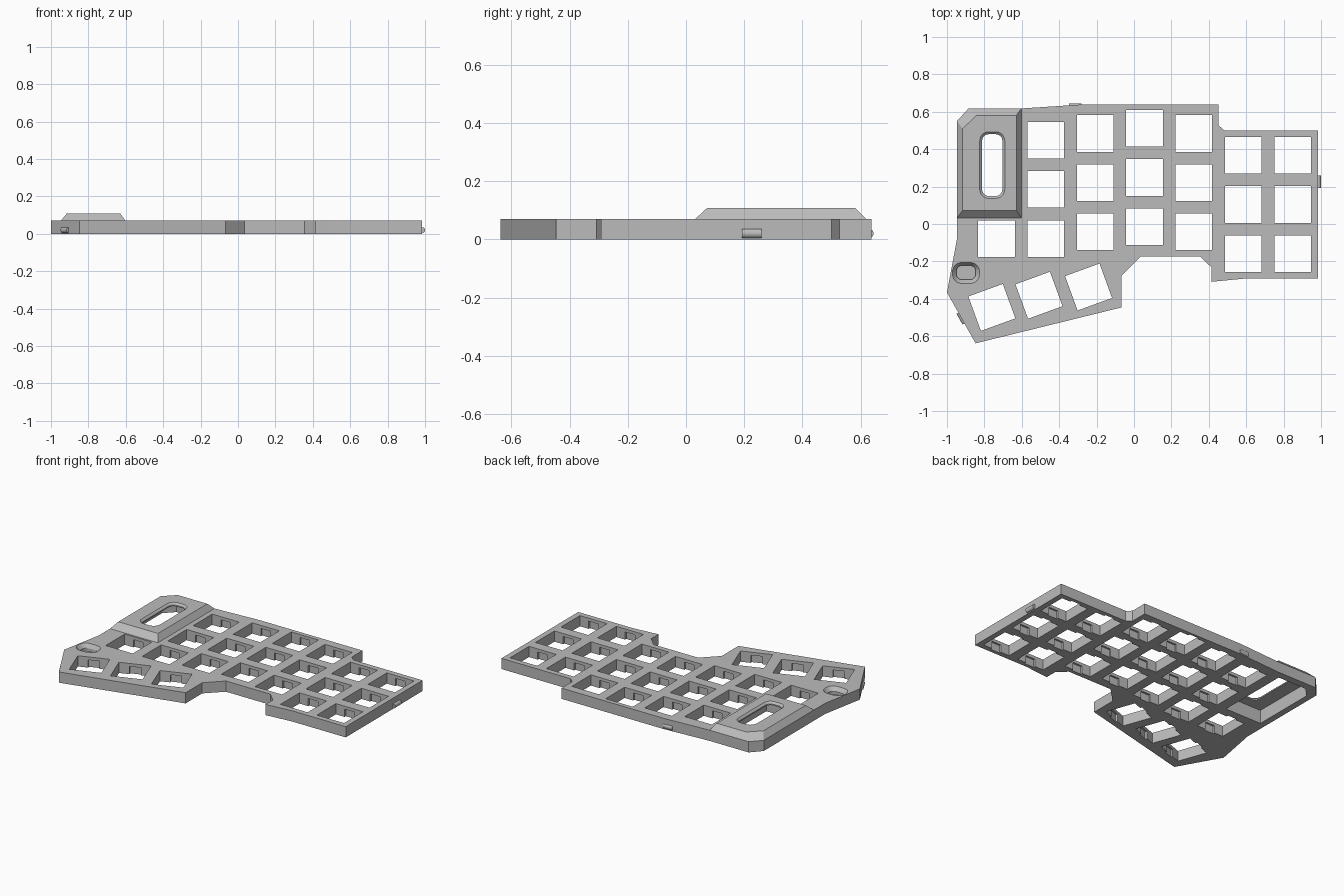
import bpy, bmesh, math
from mathutils import Matrix, Vector

cube = bpy.data.objects.get("Cube")
if cube:
    bpy.data.objects.remove(cube, do_unlink=True)

grey = bpy.data.materials.new("mid grey plastic")
grey.use_nodes = True
colour = (0.5, 0.5, 0.5, 1)
grey.diffuse_color = colour
grey.node_tree.nodes["Principled BSDF"].inputs["Base Color"].default_value = colour

PLATE_Z = 0.07
PAD_Z = 0.108
KEY = 0.196


def add_loft(bm, rings):
    """Closed solid through matching outlines, each given as (points, z)."""
    loops = [[bm.verts.new((x, y, z)) for x, y in pts] for pts, z in rings]
    bm.faces.new(loops[0][::-1])
    bm.faces.new(loops[-1])
    n = len(loops[0])
    for a, b in zip(loops, loops[1:]):
        for i in range(n):
            j = (i + 1) % n
            bm.faces.new((a[i], a[j], b[j], b[i]))


def finish(name, bm):
    bmesh.ops.recalc_face_normals(bm, faces=bm.faces)
    mesh = bpy.data.meshes.new(name)
    bm.to_mesh(mesh)
    bm.free()
    mesh.materials.append(grey)
    obj = bpy.data.objects.new(name, mesh)
    bpy.context.collection.objects.link(obj)
    return obj


def loft(name, rings):
    bm = bmesh.new()
    add_loft(bm, rings)
    return finish(name, bm)


def rect(cx, cy, w, h, angle=0):
    turn = Matrix.Rotation(math.radians(angle), 2)
    corners = [(-w, -h), (w, -h), (w, h), (-w, h)]
    return [Vector((cx, cy)) + turn @ Vector(c) / 2 for c in corners]


def round_rect(cx, cy, w, h, r, steps=6):
    pts = []
    for k, (sx, sy) in enumerate([(1, 1), (-1, 1), (-1, -1), (1, -1)]):
        for i in range(steps + 1):
            a = math.pi / 2 * (k + i / steps)
            pts.append((cx + sx * (w / 2 - r) + r * math.cos(a),
                        cy + sy * (h / 2 - r) + r * math.sin(a)))
    return pts


def cut(obj, *cutters):
    for cutter in cutters:
        cutter.hide_render = True
        mod = obj.modifiers.new("cut", "BOOLEAN")
        mod.operation = "DIFFERENCE"
        mod.solver = "EXACT"
        mod.object = cutter
        bpy.context.view_layer.objects.active = obj
        bpy.ops.object.modifier_apply(modifier=mod.name)


# Key positions: staggered columns, then the turned thumb row
PITCH = 0.263
columns = [(-0.735, -0.078, 1), (-0.471, -0.078, 3), (-0.207, -0.042, 3),
           (0.056, -0.014, 3), (0.319, -0.042, 3), (0.585, -0.159, 3),
           (0.848, -0.159, 3)]
keys = [(x, y + PITCH * row, 0) for x, y, count in columns for row in range(count)]
keys += [(-0.76, -0.446, 20), (-0.508, -0.381, 20), (-0.243, -0.337, 20)]

# Case plate
outline = [(-0.947, 0.55), (-0.885, 0.618), (-0.6, 0.618), (-0.29, 0.638),
           (0.453, 0.638), (0.453, 0.527), (0.484, 0.5), (0.983, 0.5),
           (0.983, -0.292), (0.59, -0.292), (0.415, -0.309), (0.415, -0.233),
           (0.356, -0.175), (0.035, -0.175), (-0.066, -0.275), (-0.066, -0.446),
           (-0.847, -0.638), (-1.0, -0.366), (-0.947, -0.083)]
plate = loft("case_plate", [(outline, 0), (outline, PLATE_Z)])

# Raised controller cover with sloping sides
cover_base = [(-0.947, 0.032), (-0.602, 0.032), (-0.602, 0.618),
              (-0.885, 0.618), (-0.947, 0.55)]
cover_top = [(-0.916, 0.073), (-0.629, 0.073), (-0.629, 0.581),
             (-0.842, 0.581), (-0.916, 0.51)]
cover = loft("controller_cover", [(cover_base, PLATE_Z), (cover_top, PAD_Z)])

# Square key openings and the clip notches under their rims
key_bm, notch_bm = bmesh.new(), bmesh.new()
for x, y, angle in keys:
    square = rect(x, y, KEY, KEY, angle)
    add_loft(key_bm, [(square, -0.05), (square, 0.15)])
    notch = rect(x, y, 0.07, KEY + 0.024, angle)
    add_loft(notch_bm, [(notch, -0.05), (notch, 0.05)])
key_cutter = finish("key_cutter", key_bm)
notch_cutter = finish("notch_cutter", notch_bm)

# Hollow under the cover, and its bevelled window
hollow = [(-0.905, 0.085), (-0.64, 0.085), (-0.64, 0.57),
          (-0.845, 0.57), (-0.905, 0.51)]
hollow_cutter = loft("hollow_cutter", [(hollow, -0.05), (hollow, 0.088)])
slot = round_rect(-0.758, 0.315, 0.108, 0.33, 0.035)
slot_wide = round_rect(-0.758, 0.315, 0.134, 0.356, 0.048)
slot_cutter = loft("slot_cutter", [(slot, 0.02), (slot, 0.096),
                                   (slot_wide, PAD_Z), (slot_wide, 0.15)])

# Countersunk button well
well = round_rect(-0.898, -0.26, 0.102, 0.076, 0.03)
well_wide = round_rect(-0.898, -0.262, 0.145, 0.112, 0.05)
well_cutter = loft("well_cutter", [(well, 0.025), (well, 0.045),
                                   (well_wide, PLATE_Z), (well_wide, 0.12)])

cut(plate, key_cutter, notch_cutter, hollow_cutter, well_cutter)
cut(cover, hollow_cutter, slot_cutter)
for helper in (key_cutter, notch_cutter, hollow_cutter, slot_cutter, well_cutter):
    bpy.data.objects.remove(helper, do_unlink=True)

# Small rounded snap tabs on the outer walls
for name, x, y, angle in [("left_tab", 0.983, 0.226, 90),
                          ("back_tab", -0.315, 0.632, 0),
                          ("front_right_tab", -0.922, -0.503, -61)]:
    turn = Matrix.Rotation(math.radians(angle), 4, "Z")
    bm = bmesh.new()
    bmesh.ops.create_cone(bm, cap_ends=True, segments=16, radius1=0.015,
                          radius2=0.015, depth=0.066,
                          matrix=Matrix.Translation((x, y, 0.02)) @ turn
                          @ Matrix.Diagonal((1, 0.8, 1, 1))
                          @ Matrix.Rotation(math.pi / 2, 4, "Y"))
    if name == "left_tab":
        bmesh.ops.translate(bm, verts=bm.verts, vec=(0.005, 0, 0))
    finish(name, bm)

# Crisp edges, smooth rounded corners
bpy.ops.object.select_all(action="DESELECT")
for obj in bpy.context.scene.objects:
    if obj.type == "MESH":
        obj.select_set(True)
        bpy.context.view_layer.objects.active = obj
bpy.ops.object.shade_smooth_by_angle(angle=math.radians(25))
